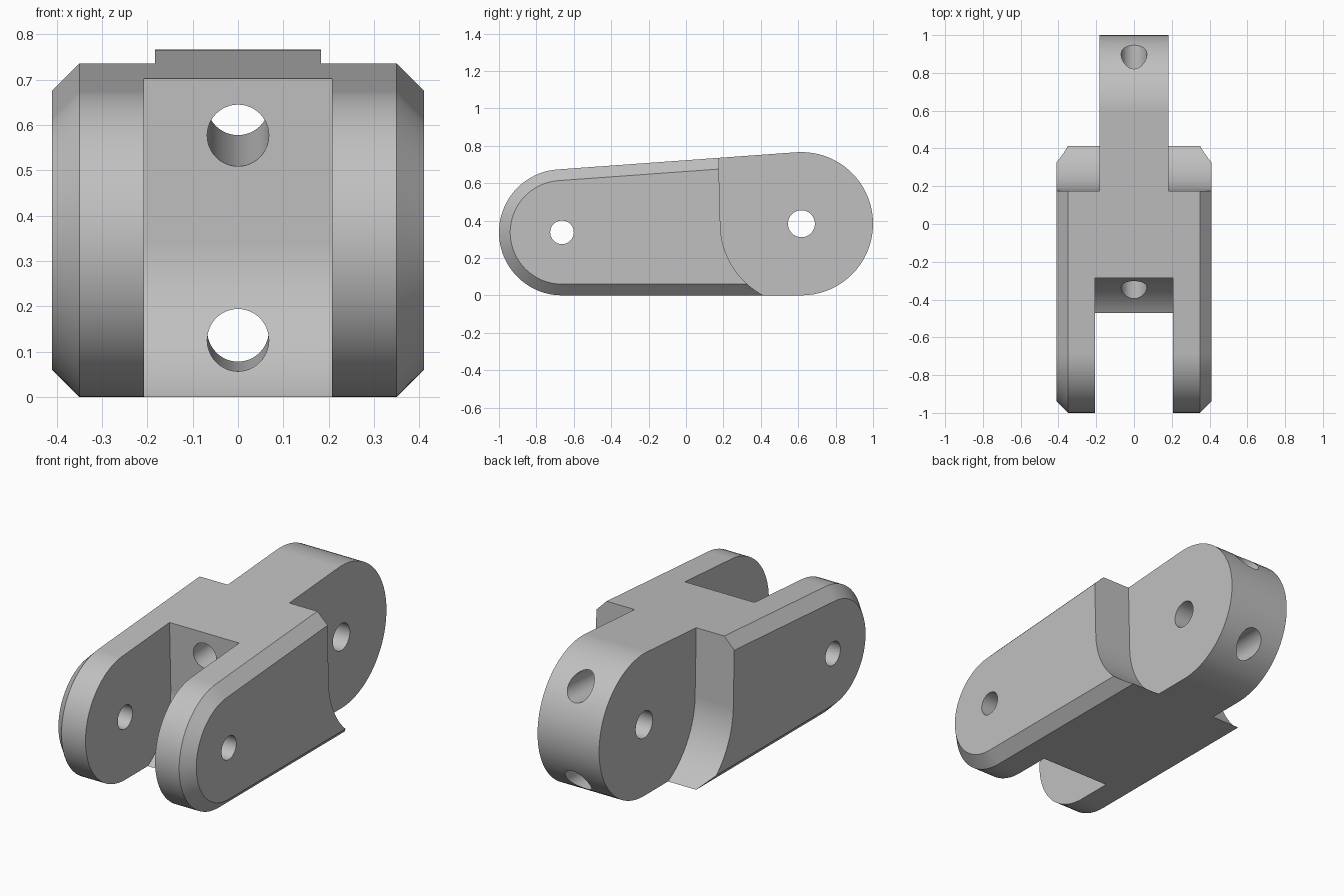
import bpy, bmesh
from math import pi, sin, cos, atan2, radians
from mathutils import Vector

cube = bpy.data.objects.get("Cube")
if cube:
    bpy.data.objects.remove(cube, do_unlink=True)

grey = bpy.data.materials.new("light grey")
grey.use_nodes = True
colour = (0.53, 0.53, 0.53, 1)
grey.diffuse_color = colour
grey.node_tree.nodes["Principled BSDF"].inputs["Base Color"].default_value = colour

# Pivot centres in (y, z) and end radii
FRONT, FRONT_R = (-0.663, 0.337), 0.337
BACK, BACK_R = (0.617, 0.383), 0.383
TILT = 2 * atan2(BACK[1] - FRONT[1], BACK[0] - FRONT[0])
SEGMENTS = 40


def arc(centre, radius, start, end):
    return [(centre[0] + radius * cos(start + (end - start) * i / SEGMENTS),
             centre[1] + radius * sin(start + (end - start) * i / SEGMENTS))
            for i in range(SEGMENTS + 1)]


def outline(inset):
    return (arc(BACK, BACK_R - inset, -pi / 2, pi / 2 + TILT)
            + arc(FRONT, FRONT_R - inset, pi / 2 + TILT, 3 * pi / 2))


def loft(name, sections):
    """Skin matching (x, yz outline) sections and cap both ends."""
    bm = bmesh.new()
    rings = [[bm.verts.new((x, y, z)) for y, z in pts] for x, pts in sections]
    for a, b in zip(rings, rings[1:]):
        for i in range(len(a)):
            j = (i + 1) % len(a)
            bm.faces.new((a[i], a[j], b[j], b[i]))
    bm.faces.new(rings[0])
    bm.faces.new(rings[-1])
    bmesh.ops.recalc_face_normals(bm, faces=bm.faces)
    mesh = bpy.data.meshes.new(name)
    bm.to_mesh(mesh)
    bm.free()
    obj = bpy.data.objects.new(name, mesh)
    bpy.context.collection.objects.link(obj)
    mesh.materials.append(grey)
    return obj


def drill(name, start, end, radius):
    start, end = Vector(start), Vector(end)
    axis = end - start
    bpy.ops.mesh.primitive_cylinder_add(
        vertices=48, radius=radius, depth=axis.length, location=(start + end) / 2,
        rotation=axis.to_track_quat('Z', 'Y').to_euler())
    obj = bpy.context.object
    obj.name = name
    obj.data.materials.append(grey)
    return obj


# Tapered link body with chamfered side edges
link = loft("link_body", [(-0.41, outline(0.06)), (-0.35, outline(0)),
                          (0.35, outline(0)), (0.41, outline(0.06))])

# Shoulders either side of the rear tongue, and the front fork slot
shoulder = [(0.17, 0.9)] + arc(BACK, 0.4335, pi, pi + 1.2) + [(1.2, -0.03), (1.2, 0.9)]
slot = [(-0.292, 0.9)] + arc(FRONT, 0.388, 0, -1.2) + [(-1.2, -0.03), (-1.2, 0.9)]
cutters = [loft("shoulder_cutter", [(s * 0.183, shoulder), (s * 0.6, shoulder)])
           for s in (-1, 1)]
cutters.append(loft("slot_cutter", [(-0.207, slot), (0.207, slot)]))

# Pivot pin holes across, tendon holes lengthwise
cutters.append(drill("front_pin", (-0.6, *FRONT), (0.6, *FRONT), 0.063))
cutters.append(drill("rear_pin", (-0.6, *BACK), (0.6, *BACK), 0.072))
cutters.append(drill("upper_tendon", (0, -0.6, 0.559), (0, 1.2, 0.66), 0.068))
cutters.append(drill("lower_tendon", (0, -0.6, 0.121), (0, 1.2, 0.152), 0.068))

bpy.ops.object.select_all(action='DESELECT')
bpy.context.view_layer.objects.active = link
link.select_set(True)
for cutter in cutters:
    cutter.hide_render = True
    cut = link.modifiers.new(cutter.name, 'BOOLEAN')
    cut.operation = 'DIFFERENCE'
    cut.solver = 'EXACT'
    cut.object = cutter
    bpy.ops.object.modifier_apply(modifier=cut.name)
for cutter in cutters:
    bpy.data.objects.remove(cutter, do_unlink=True)

# Smooth curves, crisp edges and even flats
bpy.ops.object.shade_smooth_by_angle(angle=radians(30))
flats = link.modifiers.new("even_flats", 'WEIGHTED_NORMAL')
flats.keep_sharp = True
